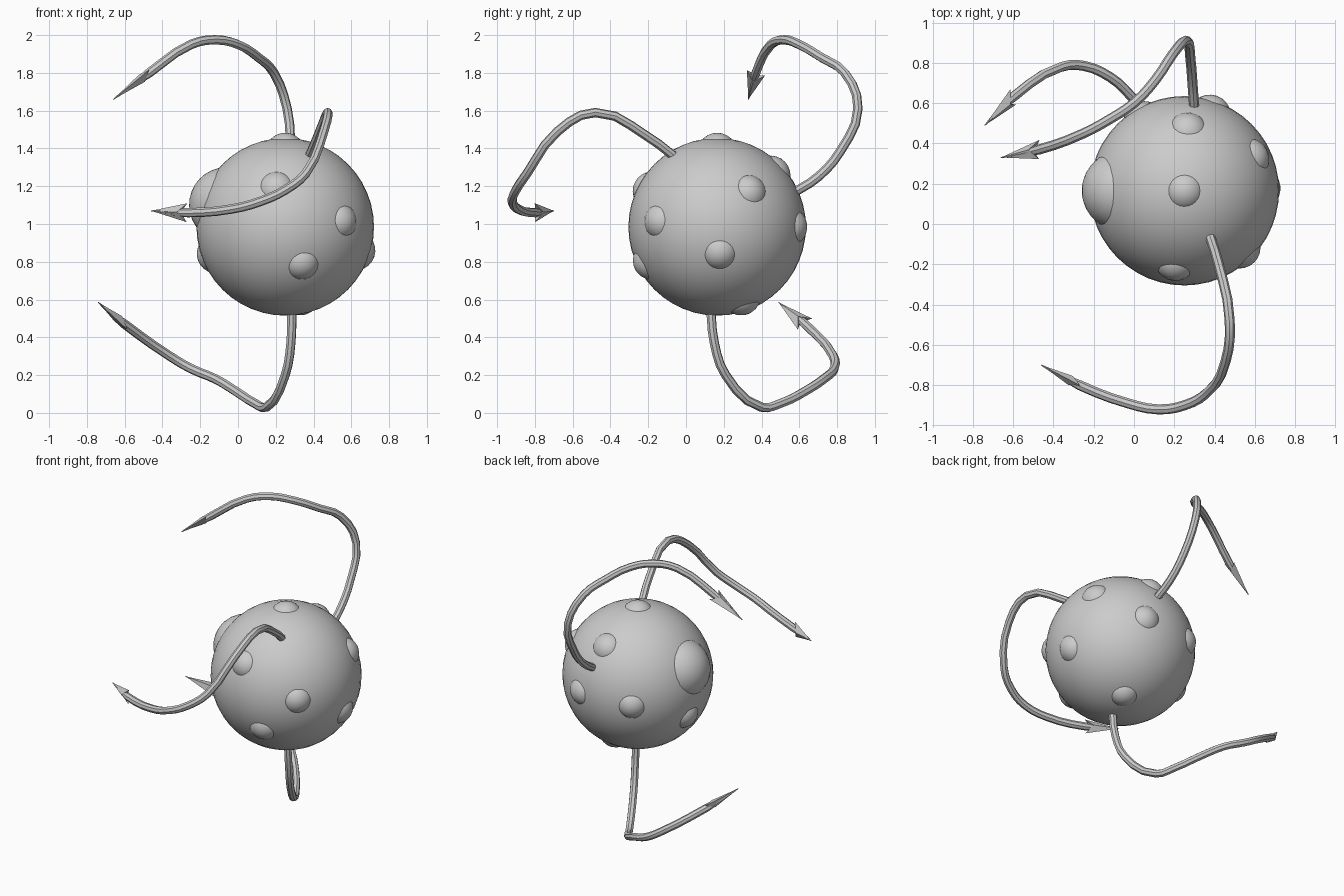
import bpy
import bmesh
from mathutils import Vector

cube = bpy.data.objects.get("Cube")
if cube:
    bpy.data.objects.remove(cube, do_unlink=True)

# One plain grey for everything
grey = bpy.data.materials.new("plain grey")
grey.use_nodes = True
grey.diffuse_color = (0.6, 0.6, 0.6, 1)
grey.node_tree.nodes["Principled BSDF"].inputs["Base Color"].default_value = grey.diffuse_color

CENTRE = Vector((0.25, 0.165, 0.985))
BODY_RADIUS = 0.47


def select_only(obj):
    bpy.ops.object.select_all(action="DESELECT")
    obj.select_set(True)
    bpy.context.view_layer.objects.active = obj


def add_ball(name, location, radius, segments, axis=Vector((0, 0, 1))):
    """Smooth ball whose pole points along the given axis."""
    bpy.ops.mesh.primitive_uv_sphere_add(
        segments=segments, ring_count=segments // 2, radius=radius, location=location,
        rotation=axis.to_track_quat("Z", "Y").to_euler())
    ball = bpy.context.object
    ball.name = name
    ball.data.materials.append(grey)
    bpy.ops.object.shade_smooth()
    return ball


def add_bump(name, direction, radius, depth, segments):
    """Ball half sunk into the body along a direction from its centre."""
    axis = Vector(direction).normalized()
    return add_ball(name, CENTRE + axis * depth, radius, segments, axis)


def add_tentacle(name, path):
    """Round tube through the path, tapering to a point at the last one."""
    curve = bpy.data.curves.new(name, "CURVE")
    curve.dimensions = "3D"
    curve.bevel_depth = 0.025
    curve.bevel_resolution = 2
    curve.resolution_u = 3
    curve.use_fill_caps = True
    spline = curve.splines.new("BEZIER")
    spline.bezier_points.add(len(path) - 1)
    for point, position in zip(spline.bezier_points, path):
        point.co = position
        point.handle_left_type = point.handle_right_type = "AUTO"
    spline.bezier_points[-1].radius = 0.1
    tube = bpy.data.objects.new(name, curve)
    bpy.context.collection.objects.link(tube)
    curve.materials.append(grey)
    select_only(tube)
    bpy.ops.object.convert(target="MESH")
    bpy.ops.object.shade_smooth_by_angle()


def add_barbed_head(name, neck, tip, across):
    """Flat arrow head with two swept back barbs, wide along one axis."""
    neck, tip = Vector(neck), Vector(tip)
    forward = (tip - neck).normalized()
    side = Vector(across)
    side = (side - forward * side.dot(forward)).normalized()
    normal = forward.cross(side)
    bm = bmesh.new()
    point = bm.verts.new(tip)
    upper = bm.verts.new(neck + forward * 0.05 + normal * 0.025)
    lower = bm.verts.new(neck + forward * 0.05 - normal * 0.025)
    for sign in (-1, 1):
        barb = bm.verts.new(neck + side * sign * 0.05)
        for face in ((point, barb, upper), (point, lower, barb), (barb, lower, upper)):
            bm.faces.new(face)
    bmesh.ops.recalc_face_normals(bm, faces=bm.faces)
    mesh = bpy.data.meshes.new(name)
    bm.to_mesh(mesh)
    bm.free()
    mesh.materials.append(grey)
    bpy.context.collection.objects.link(bpy.data.objects.new(name, mesh))


# Round body with one large eye bulge
add_ball("body", CENTRE, BODY_RADIUS, 48)
add_bump("eye", (-0.93, 0, 0.35), 0.2, 0.33, 32)

# Small bumps scattered over the body
bump_directions = [
    (-0.11, -0.87, 0.48), (0.69, -0.71, 0.07), (0.21, -0.87, -0.45),
    (0.95, 0.03, -0.32), (-0.92, 0.12, -0.36), (0, 0, 1),
    (0.04, 0.72, 0.69), (0.79, 0.39, 0.43), (0.32, 0.94, 0),
    (-0.5, 0.86, -0.03), (0.2, 0.32, -0.92),
]
for number, direction in enumerate(bump_directions, 1):
    add_bump(f"bump_{number}", direction, 0.105, 0.393, 24)

# Tentacles: centre line from body to tip, and the wide axis of the head
tentacles = {
    "upper": ((0, 1, -0.33), [
        (.3, .56, 1.16), (.29, .7, 1.25), (.28, .82, 1.39), (.26, .91, 1.61),
        (.19, .84, 1.8), (.11, .72, 1.88), (0, .6, 1.95), (-.12, .52, 1.975),
        (-.25, .45, 1.95), (-.47, .37, 1.8), (-.66, .33, 1.66)]),
    "front": ((0, 0, 1), [
        (.37, -.04, 1.34), (.42, -.2, 1.46), (.475, -.48, 1.59), (.455, -.68, 1.49),
        (.36, -.84, 1.27), (.25, -.9, 1.18), (.12, -.92, 1.12),
        (-.03, -.89, 1.08), (-.27, -.8, 1.06), (-.46, -.7, 1.07)]),
    "lower": ((-0.29, 0.8, 0.6), [
        (.285, .13, .56), (.28, .15, .37), (.25, .21, .2), (.15, .4, .03),
        (.09, .5, .05), (-.02, .64, .12), (-.12, .73, .18), (-.25, .785, .235),
        (-.36, .78, .3), (-.6, .63, .47), (-.74, .49, .585)]),
}
for place, (across, path) in tentacles.items():
    add_tentacle(f"{place}_tentacle", path)
    add_barbed_head(f"{place}_barbed_head", path[-2], path[-1], across)
